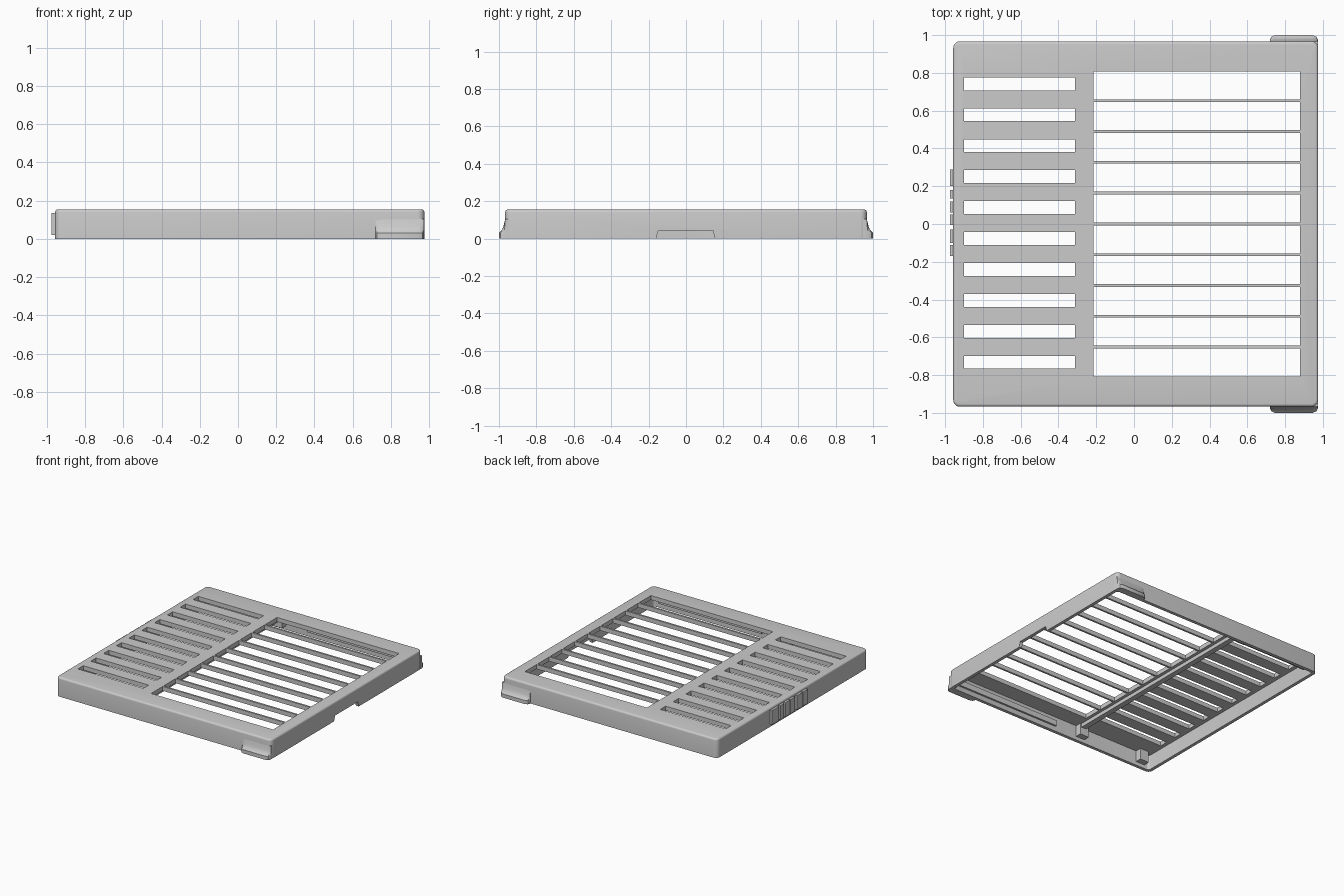
import bpy, bmesh
from mathutils import Vector

if "Cube" in bpy.data.objects:
    bpy.data.objects.remove(bpy.data.objects["Cube"], do_unlink=True)

grey = bpy.data.materials.new("grey plastic")
grey.use_nodes = True
grey.diffuse_color = (0.6, 0.6, 0.6, 1)
grey.node_tree.nodes["Principled BSDF"].inputs["Base Color"].default_value = (0.6, 0.6, 0.6, 1)

X0, X1, Y, H = -0.957, 0.975, 0.967, 0.155   # body extents
WALL, PLATE = 0.026, 0.035


def finish(name, bm):
    bmesh.ops.recalc_face_normals(bm, faces=bm.faces)
    mesh = bpy.data.meshes.new(name)
    bm.to_mesh(mesh)
    bm.free()
    mesh.materials.append(grey)
    obj = bpy.data.objects.new(name, mesh)
    bpy.context.collection.objects.link(obj)
    return obj


def add_box(bm, lo, hi):
    lo, hi = Vector(lo), Vector(hi)
    verts = bmesh.ops.create_cube(bm, size=1)["verts"]
    for v in verts:
        v.co = (lo + hi) / 2 + v.co * (hi - lo)
    return verts


def box(name, lo, hi):
    bm = bmesh.new()
    add_box(bm, lo, hi)
    return finish(name, bm)


def rounded_box(name, lo, hi, corner, rim):
    """Box with rounded upright corners and a rounded top rim."""
    bm = bmesh.new()
    add_box(bm, lo, hi)
    upright = [e for e in bm.edges if abs(e.verts[0].co.z - e.verts[1].co.z) > 0.01]
    bmesh.ops.bevel(bm, geom=upright, offset=corner, segments=5, profile=0.5, affect='EDGES')
    if rim:
        top = [e for e in bm.edges if all(v.co.z > hi[2] - 0.001 for v in e.verts)]
        bmesh.ops.bevel(bm, geom=top, offset=rim, segments=4, profile=0.5, affect='EDGES')
    return finish(name, bm)


def extrude(name, loops):
    """Skin matching closed loops and cap both ends."""
    bm = bmesh.new()
    rings = [[bm.verts.new(p) for p in loop] for loop in loops]
    for a, b in zip(rings, rings[1:]):
        for i in range(len(a)):
            j = (i + 1) % len(a)
            bm.faces.new((a[i], a[j], b[j], b[i]))
    bm.faces.new(rings[0])
    bm.faces.new(rings[-1])
    return finish(name, bm)


def cut(obj, cutter):
    mod = obj.modifiers.new("cut", 'BOOLEAN')
    mod.operation = 'DIFFERENCE'
    mod.solver = 'EXACT'
    mod.object = cutter
    bpy.context.view_layer.objects.active = obj
    bpy.ops.object.modifier_apply(modifier=mod.name)
    bpy.data.objects.remove(cutter, do_unlink=True)


def smooth(obj):
    bpy.ops.object.select_all(action='DESELECT')
    obj.select_set(True)
    bpy.context.view_layer.objects.active = obj
    bpy.ops.object.shade_smooth_by_angle(angle=0.6)


# Hollow cover body
body = rounded_box("cover_body", (X0, -Y, 0), (X1, Y, H), 0.035, 0.015)
cut(body, rounded_box("cavity", (X0 + WALL, -Y + WALL, -0.1),
                      (X1 - WALL, Y - WALL, H - PLATE), 0.02, 0))

# Wide windows and narrow vent slots
bm = bmesh.new()
for i in range(10):
    y = 0.734 - 0.163 * i
    add_box(bm, (-0.215, y - 0.074, 0.05), (0.88, y + 0.074, 0.3))
    y = 0.742 - 0.1638 * i
    add_box(bm, (-0.9, y - 0.034, 0.05), (-0.313, y + 0.034, 0.3))
cut(body, finish("openings", bm))

# Finger notch in the side wall
notch = [(-0.16, -0.05), (-0.16, 0), (-0.148, 0.042), (0.143, 0.042), (0.155, 0), (0.155, -0.05)]
cut(body, extrude("notch", [[(x, y, z) for y, z in notch] for x in (0.9, 1.1)]))
smooth(body)

# Flared feet at two corners
flare = [(0.02, 0), (-0.033, 0), (-0.033, 0.03), (-0.026, 0.037), (-0.017, 0.046),
         (-0.009, 0.065), (-0.004, 0.085), (0.001, 0.105), (0.02, 0.105)]
stations = [(0.72, 0.3), (0.726, 0.7), (0.745, 1), (0.945, 1), (0.965, 0.75), (0.974, 0.2)]
for side, label in ((-1, "front"), (1, "back")):
    loops = [[(x, side * (Y - (d * s if d < 0 else d)), z) for d, z in flare]
             for x, s in stations]
    smooth(extrude(label + "_flared_foot", loops))

    # Inner ledge and clips on the same wall
    inner = Y - WALL
    ya, yb = sorted((side * (inner + 0.005), side * (inner - 0.015)))
    box(label + "_inner_ledge", (-0.03, ya, 0.04), (0.9, yb, 0.085))
    ya, yb = sorted((side * (inner + 0.005), side * (inner - 0.05)))
    for n, x in enumerate((-0.27, -0.85)):
        box(f"{label}_clip_{n + 1}", (x - 0.04, ya, 0.03), (x + 0.04, yb, H - PLATE + 0.005))

# Stiffening rib between the two groups of openings
box("centre_rib", (-0.285, -Y + 0.01, 0.09), (-0.24, Y - 0.01, H - PLATE + 0.005))

# Plain raised grip blocks on the side
for n, (a, b) in enumerate(((0.2, 0.288), (0.135, 0.18), (0.06, 0.12),
                            (-0.005, 0.05), (-0.1, -0.03), (-0.17, -0.11))):
    box(f"grip_block_{n + 1}", (-0.975, a, 0.02), (X0 + 0.005, b, 0.135))
